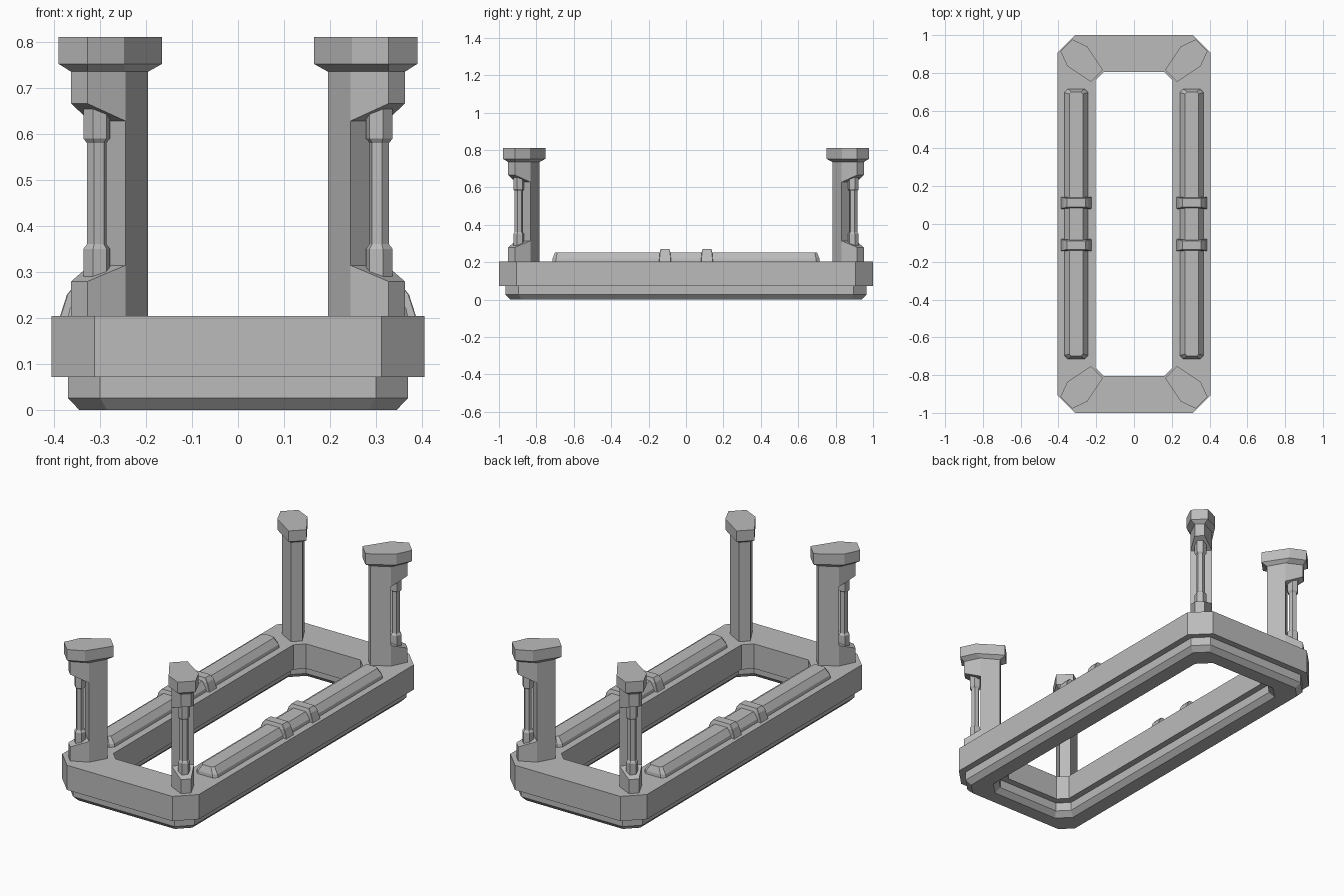
import bpy
import bmesh
import math

old = bpy.data.objects.get("Cube")
if old:
    bpy.data.objects.remove(old, do_unlink=True)

GREY = (0.5, 0.5, 0.5, 1.0)
grey = bpy.data.materials.new("plain grey")
grey.use_nodes = True
grey.diffuse_color = GREY
grey.node_tree.nodes["Principled BSDF"].inputs["Base Color"].default_value = GREY


def loft(name, rings, closed=False):
    """Skin a list of equal rings; closed joins the last ring to the first."""
    bm = bmesh.new()
    loops = [[bm.verts.new(p) for p in ring] for ring in rings]
    n = len(loops[0])
    pairs = list(zip(loops, loops[1:]))
    if closed:
        pairs.append((loops[-1], loops[0]))
    else:
        bm.faces.new(loops[0])
        bm.faces.new(loops[-1])
    for a, b in pairs:
        for i in range(n):
            j = (i + 1) % n
            bm.faces.new((a[i], a[j], b[j], b[i]))
    bmesh.ops.remove_doubles(bm, verts=bm.verts, dist=0.0001)
    bmesh.ops.recalc_face_normals(bm, faces=bm.faces)
    mesh = bpy.data.meshes.new(name)
    bm.to_mesh(mesh)
    bm.free()
    mesh.materials.append(grey)
    obj = bpy.data.objects.new(name, mesh)
    bpy.context.collection.objects.link(obj)
    return obj


def chamfered(hx, hy, c, z, cx=0.0):
    """Rectangle with cut corners at height z."""
    quarter = [(hx, hy - c), (hx - c, hy)]
    pts = quarter + [(-x, y) for x, y in reversed(quarter)]
    pts += [(-x, -y) for x, y in pts]
    return [(cx + x, y, z) for x, y in pts]


# Base frame: stepped octagonal ring, open in the middle
loft("base_frame", [
    chamfered(0.345, 0.94, 0.06, 0),
    chamfered(0.37, 0.965, 0.07, 0.026),
    chamfered(0.37, 0.965, 0.07, 0.072),
    chamfered(0.405, 1.0, 0.093, 0.072),
    chamfered(0.405, 1.0, 0.093, 0.204),
    chamfered(0.205, 0.805, 0.045, 0.204),
    chamfered(0.205, 0.805, 0.045, 0.072),
    chamfered(0.24, 0.84, 0.055, 0.072),
    chamfered(0.24, 0.84, 0.055, 0.026),
    chamfered(0.265, 0.865, 0.065, 0),
], closed=True)

# Side rails with two clips each
for side, sx in (("left", 1), ("right", -1)):
    x = sx * 0.306
    loft(side + "_rail", [chamfered(0.064, 0.715, 0.018, 0.2, x),
                          chamfered(0.06, 0.713, 0.018, 0.22, x),
                          chamfered(0.036, 0.70, 0.012, 0.252, x)])
    for end, cy in (("front", -0.112), ("back", 0.112)):
        clip = loft(f"{side}_{end}_rail_clip",
                    [chamfered(0.082, 0.032, 0.002, 0.2, x),
                     chamfered(0.066, 0.029, 0.002, 0.25, x),
                     chamfered(0.05, 0.023, 0.002, 0.27, x)])
        clip.location.y = cy

# Corner posts: u points out along the diagonal, v runs across it
POST = [(0.064, 0.025), (-0.023, 0.055), (-0.12, 0.028)]
CAP = [(0.083, 0.044), (0.0, 0.074), (-0.147, 0.044)]
CUT = [(-0.023, 0.025)] + POST[1:]


def hexagon(half, z, outer_z=None):
    """Six-sided section, with its outer edge at its own height if given."""
    zs = [z if outer_z is None else outer_z, z, z]
    pts = [(u, v, h) for (u, v), h in zip(half, zs)]
    return pts + [(u, -v, h) for u, v, h in reversed(pts)]


def circle(r, z):
    """Six-sided rod section with corners across the diagonal."""
    return [(0.01 + r * math.sin(math.tau * i / 6),
             r * math.cos(math.tau * i / 6), z) for i in range(6)]


POST_RINGS = [
    hexagon(POST, 0.2), hexagon(POST, 0.314, 0.279), hexagon(CUT, 0.314),
    hexagon(CUT, 0.628), hexagon(POST, 0.628, 0.666), hexagon(POST, 0.735),
    hexagon(CAP, 0.752), hexagon(CAP, 0.81),
]
ROD_RINGS = [circle(r, z) for r, z in (
    (0.03, 0.28), (0.03, 0.35), (0.022, 0.36),
    (0.022, 0.58), (0.03, 0.59), (0.03, 0.66))]


def to_corner(rings, sx, sy):
    k = math.sqrt(0.5)
    return [[(sx * (0.3 + k * (u + v)), sy * (0.8875 + k * (u - v)), z)
             for u, v, z in ring] for ring in rings]


for side, sx in (("left", 1), ("right", -1)):
    for end, sy in (("front", -1), ("back", 1)):
        loft(f"{end}_{side}_post", to_corner(POST_RINGS, sx, sy))
        loft(f"{end}_{side}_rod", to_corner(ROD_RINGS, sx, sy))
